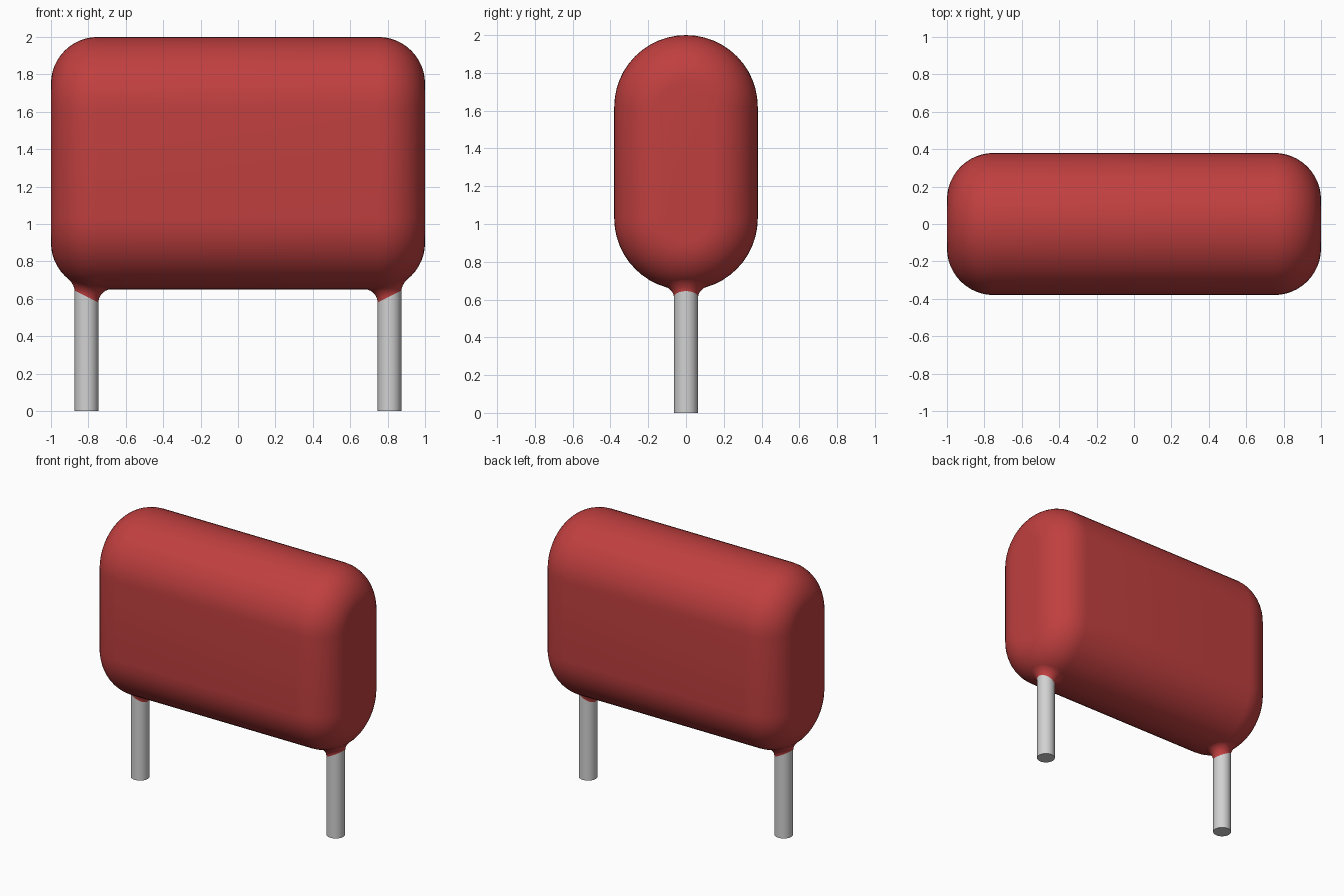
import bpy, bmesh, math

cube = bpy.data.objects.get("Cube")
if cube:
    bpy.data.objects.remove(cube, do_unlink=True)


def make_material(name, rgb):
    mat = bpy.data.materials.new(name)
    mat.use_nodes = True
    mat.diffuse_color = (*rgb, 1)
    mat.node_tree.nodes["Principled BSDF"].inputs["Base Color"].default_value = (*rgb, 1)
    return mat


RED = make_material("red coating", (0.53, 0.05, 0.05))
METAL = make_material("tinned metal", (0.64, 0.64, 0.64))

HALF_X, DEPTH_R, FILLET = 1.0, 0.38, 0.25   # body half length, round radius, end rounding
LOW_Z, HIGH_Z = 1.03, 1.62                  # centres of the lower and upper rounds
LEAD_X, LEAD_R = 0.81, 0.063


def loft(name, rings, mat, caps=False):
    """Skin a list of equal closed rings into one smooth object."""
    bm = bmesh.new()
    loops = [[bm.verts.new(p) for p in ring] for ring in rings]
    n = len(loops[0])
    for a, b in zip(loops, loops[1:]):
        for i in range(n):
            j = (i + 1) % n
            bm.faces.new((a[i], a[j], b[j], b[i]))
    if caps:
        bm.faces.new(loops[0])
        bm.faces.new(loops[-1])
    bmesh.ops.recalc_face_normals(bm, faces=bm.faces)
    mesh = bpy.data.meshes.new(name)
    bm.to_mesh(mesh)
    bm.free()
    mesh.materials.append(mat)
    obj = bpy.data.objects.new(name, mesh)
    bpy.context.collection.objects.link(obj)
    bpy.ops.object.select_all(action='DESELECT')
    obj.select_set(True)
    bpy.context.view_layer.objects.active = obj
    bpy.ops.object.shade_smooth_by_angle(angle=math.radians(40))
    return obj


def stadium(x, r, steps=24):
    """Upright rounded slot outline at a given x."""
    ring = []
    for zc, start in ((HIGH_Z, 0), (LOW_Z, math.pi)):
        for i in range(steps + 1):
            a = start + math.pi * i / steps
            ring.append((x, r * math.cos(a), zc + r * math.sin(a)))
    return ring


def underside(x, y):
    """Height of the body's lower surface, x measured outward."""
    s = max(0.0, x - (HALF_X - FILLET))
    r = DEPTH_R - FILLET + math.sqrt(FILLET ** 2 - s ** 2)
    return LOW_Z - math.sqrt(r * r - y * y)


# Coated body with rounded ends
half = []
for i in range(13):
    t = math.pi / 2 * i / 12
    half.append((HALF_X - FILLET + FILLET * math.sin(t),
                 DEPTH_R - FILLET + FILLET * math.cos(t)))
sections = [(-x, r) for x, r in reversed(half)] + half
loft("coated_body", [stadium(x, r) for x, r in sections], RED, caps=True)


def collar_rings(side, steps=10, segs=48):
    """Flare from the sloped coating edge on the lead up to the body."""
    rings = []
    for k in range(steps + 1):
        t = k / steps
        w0, w1, w2 = (1 - t) ** 2, 1.4 * t * (1 - t), t * t
        ring = []
        for i in range(segs):
            a = 2 * math.pi * i / segs
            c, s = math.cos(a), math.sin(a)
            reach = LEAD_R + 0.056 - 0.014 * c
            z0 = 0.6125 + 0.032 * c
            z1 = underside(LEAD_X + LEAD_R * c, LEAD_R * s)
            z2 = underside(LEAD_X + reach * c, reach * s) + 0.001
            total = w0 + w1 + w2
            r = ((w0 + w1) * (LEAD_R + 0.001) + w2 * reach) / total
            z = (w0 * z0 + w1 * z1 + w2 * z2) / total
            ring.append((side * (LEAD_X + r * c), r * s, z))
        rings.append(ring)
    return rings


# Wire leads and their coating collars
for label, side in (("left", 1), ("right", -1)):
    rings = [[(side * LEAD_X + LEAD_R * math.cos(2 * math.pi * i / 48),
               LEAD_R * math.sin(2 * math.pi * i / 48), z) for i in range(48)]
             for z in (0.0, 0.75)]
    loft(label + "_lead", rings, METAL, caps=True)
    loft(label + "_collar", collar_rings(side), RED)
